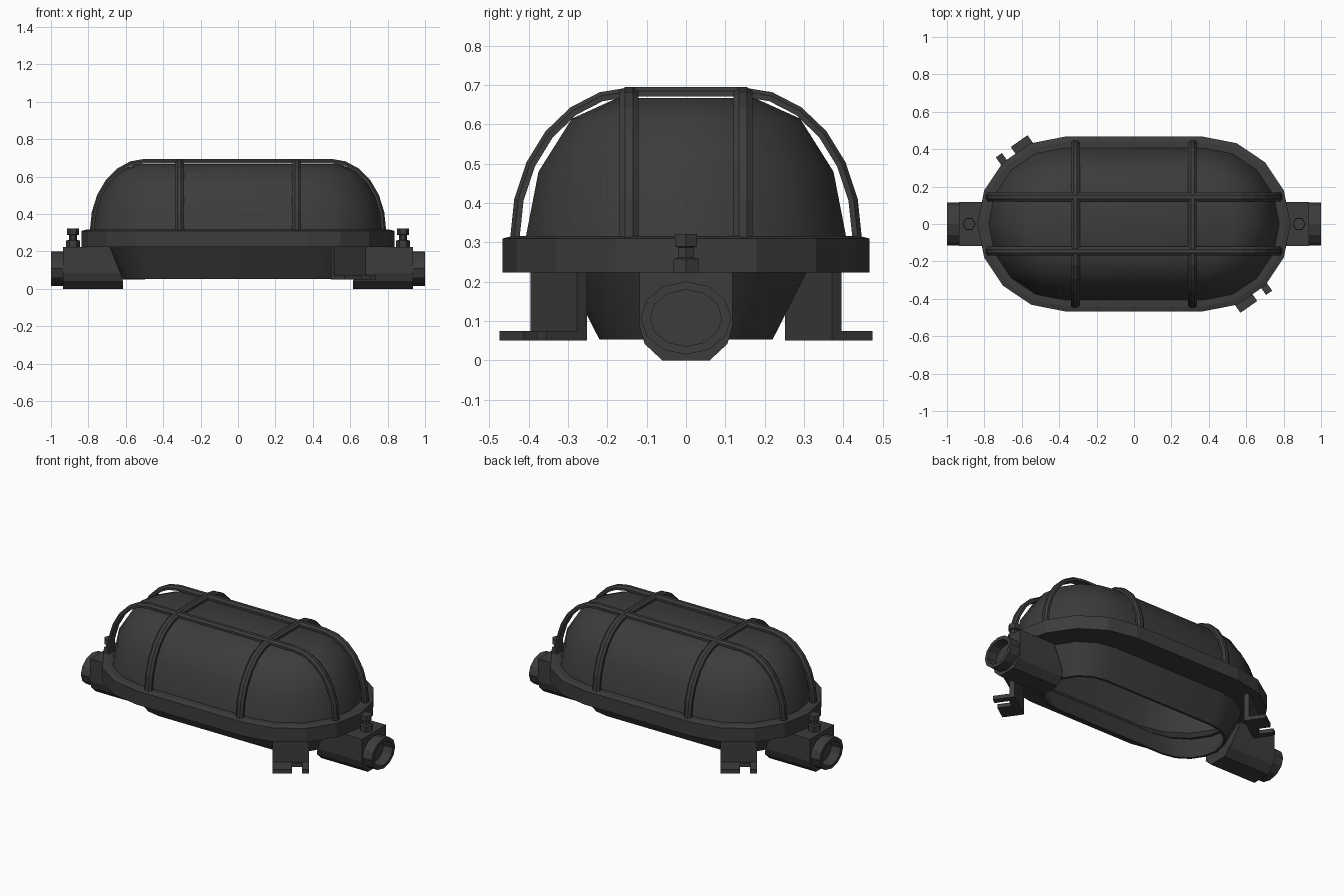
import bpy, bmesh, math
from mathutils import Vector

if "Cube" in bpy.data.objects:
    bpy.data.objects.remove(bpy.data.objects["Cube"])

mat = bpy.data.materials.new("dark_grey")
mat.diffuse_color = (0.045, 0.045, 0.045, 1)
mat.use_nodes = True
mat.node_tree.nodes["Principled BSDF"].inputs["Base Color"].default_value = mat.diffuse_color


def finish(name, bm, smooth=None):
    bmesh.ops.recalc_face_normals(bm, faces=bm.faces)
    me = bpy.data.meshes.new(name)
    bm.to_mesh(me)
    bm.free()
    me.materials.append(mat)
    ob = bpy.data.objects.new(name, me)
    bpy.context.collection.objects.link(ob)
    if smooth:
        bpy.ops.object.select_all(action='DESELECT')
        ob.select_set(True)
        bpy.context.view_layer.objects.active = ob
        bpy.ops.object.shade_smooth_by_angle(angle=math.radians(smooth))
    return ob


def loft(name, rings, smooth=None, closed=False, caps=(True, True)):
    """Skin equal-length rings; cap the ends, or join last to first."""
    bm = bmesh.new()
    vs = [[bm.verts.new(p) for p in r] for r in rings]
    n = len(rings[0])
    pairs = list(zip(vs, vs[1:])) + ([(vs[-1], vs[0])] if closed else [])
    for a, b in pairs:
        for i in range(n):
            j = (i + 1) % n
            bm.faces.new((a[i], a[j], b[j], b[i]))
    for ring, cap in zip((vs[0], vs[-1]), caps):
        if cap and not closed:
            bm.faces.new(ring)
    return finish(name, bm, smooth)


def stadium(r, z, c=0.37, seg=8):
    pts = []
    for s in (1, -1):
        for i in range(seg + 1):
            a = math.pi * (i / seg - 0.5)
            pts.append((s * (c + r * math.cos(a)), s * r * math.sin(a), z))
    return pts


def stack(name, profile, smooth=None, c=0.37, **kw):
    return loft(name, [stadium(r, z, c) for r, z in profile], smooth, **kw)


# Main shells: open tapered back housing, rim flange ring, hollow glass dome
stack("back_housing", [(0.22, 0.053), (0.307, 0.226), (0.297, 0.226), (0.205, 0.053)],
      30, c=0.39, closed=True)
stack("rim_flange", [(0.467, 0.224), (0.467, 0.31), (0.44, 0.317), (0.40, 0.317),
                     (0.297, 0.224)], closed=True)
stack("glass_dome", [(0.408, 0.31), (0.375, 0.48), (0.29, 0.615), (0.175, 0.667)], 45,
      caps=(False, True))


# Guard cage bars: trapezoid section swept along an arched path
def cage_bar(name, foot, flat, offset, along_x):
    half = []
    for i in range(7):
        a = math.radians(15 * i)
        half.append(Vector((flat + (foot - flat) * math.cos(a),
                            0.312 + 0.383 * math.sin(a))))
    path = half + [Vector((-p.x, p.y)) for p in reversed(half)]
    rings = []
    for i, p in enumerate(path):
        d = (path[min(i + 1, len(path) - 1)] - path[max(i - 1, 0)]).normalized()
        nrm = Vector((d.y, -d.x))
        if i in (0, len(path) - 1):
            nrm = Vector((math.copysign(1, p.x), 0))
        if nrm.dot(p - Vector((0, 0.3))) < 0:
            nrm = -nrm
        ring = []
        for w, h in ((-0.024, -0.024), (0.024, -0.024), (0.024, -0.010),
                     (0.010, 0), (-0.010, 0), (-0.024, -0.010)):
            q = p + nrm * h
            ring.append((q.x, offset + w, q.y) if along_x else (offset + w, q.x, q.y))
        rings.append(ring)
    loft(name, rings)


for k, s in enumerate((-1, 1)):
    cage_bar(f"cage_long_bar_{k}", 0.792, 0.50, s * 0.145, True)
    cage_bar(f"cage_cross_bar_{k}", 0.447, 0.14, s * 0.314, False)


def ellipse(x, ry, rz, zc=0.108, n=12):
    return [(x, ry * math.cos(2 * math.pi * i / n), zc + rz * math.sin(2 * math.pi * i / n))
            for i in range(n)]


def hexagon(x, r, z):
    return [(x + r * math.cos(math.pi * i / 3), r * math.sin(math.pi * i / 3), z)
            for i in range(6)]


def prism(name, poly, z0, z1):
    loft(name, [[(x, y, z) for x, y in poly] for z in (z0, z1)])


# Both ends: cable box, hollow cable socket, clamp screw, slotted foot
box_half = [(0.118, 0.224), (0.118, 0.085), (0.105, 0.042), (0.06, 0)]
box_profile = box_half + [(-y, z) for y, z in reversed(box_half)]
T, N = Vector((0.82, 0.572)), Vector((0.572, -0.82))
for k, s in enumerate((-1, 1)):
    # the box's inner end slopes back with the housing wall
    loft(f"cable_box_{k}",
         [[(s * (0.615 + 0.4 * max(0, z - 0.05)), y, z) for y, z in box_profile],
          [(s * 0.935, y, z) for y, z in box_profile]])
    loft(f"cable_socket_{k}",
         [ellipse(s * x, ry, rz) for x, ry, rz in
          ((0.925, 0.115, 0.093), (1.0, 0.115, 0.093),
           (1.0, 0.091, 0.072), (0.937, 0.091, 0.072))], closed=True)
    loft(f"clamp_screw_{k}",
         [hexagon(s * 0.882, r, z) for r, z in
          ((0.037, 0.22), (0.037, 0.258), (0.022, 0.262), (0.022, 0.287),
           (0.033, 0.29), (0.033, 0.322))])

    def world(pts):
        return [s * (T * t + N * n) for t, n in pts]

    prism(f"foot_upright_{k}",
          world([(0.195, 0.588), (0.402, 0.588), (0.402, 0.618), (0.195, 0.618)]), 0.075, 0.23)
    prism(f"foot_plate_{k}",
          world([(0.195, 0.588), (0.402, 0.588), (0.402, 0.715), (0.362, 0.715),
                 (0.362, 0.63), (0.305, 0.63), (0.305, 0.715), (0.195, 0.715)]), 0.051, 0.075)
